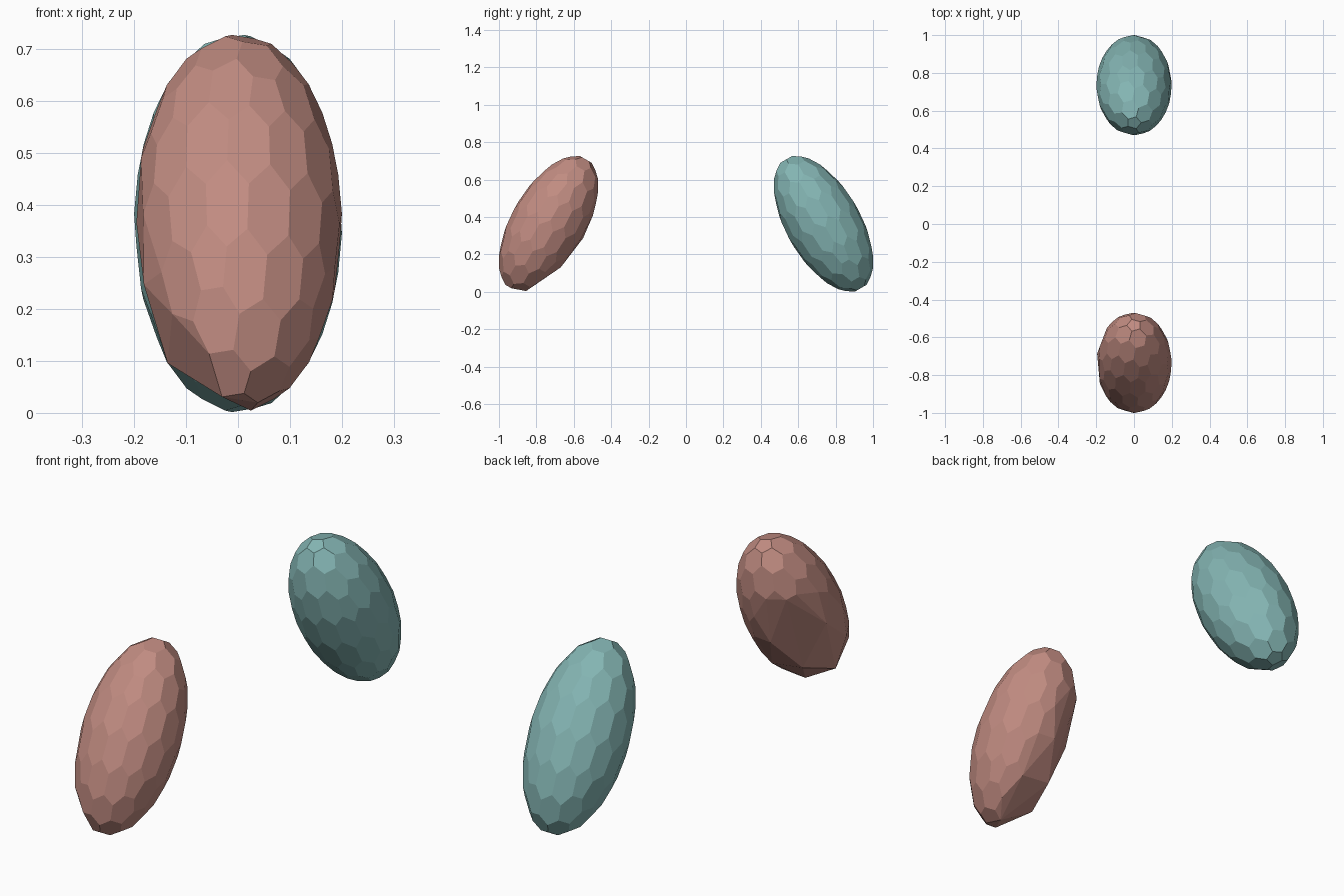
import bpy, bmesh, math
from mathutils import Vector, Matrix

if "Cube" in bpy.data.objects:
    bpy.data.objects.remove(bpy.data.objects["Cube"])


def material(name, rgb):
    m = bpy.data.materials.new(name)
    m.diffuse_color = (*rgb, 1)
    m.use_nodes = True
    m.node_tree.nodes["Principled BSDF"].inputs["Base Color"].default_value = m.diffuse_color
    return m


def facet_points():
    # corner points of a ball made of 12 pentagons and 80 hexagons
    bm = bmesh.new()
    bmesh.ops.create_icosphere(bm, subdivisions=1, radius=1)
    bmesh.ops.subdivide_edges(bm, edges=bm.edges[:], cuts=2, use_grid_fill=True)
    bmesh.ops.triangulate(bm, faces=bm.faces[:])
    for v in bm.verts:
        v.co.normalize()
    pts = [f.calc_center_median().normalized() for f in bm.faces]
    bm.free()
    return pts


def pebble(name, points, mat, turn):
    bm = bmesh.new()
    for p in points:
        bm.verts.new(p)
    bmesh.ops.convex_hull(bm, input=bm.verts[:])
    bmesh.ops.dissolve_limit(bm, angle_limit=math.radians(6),
                             verts=bm.verts[:], edges=bm.edges[:])
    # stretch, lean towards the middle, place, then turn about z
    bm.transform(Matrix.Rotation(turn, 4, 'Z')
                 @ Matrix.Translation((0, -0.735, 0.364))
                 @ Matrix.Rotation(math.radians(-30), 4, 'X')
                 @ Matrix.Diagonal((0.2, 0.2, 0.405, 1)))
    bmesh.ops.recalc_face_normals(bm, faces=bm.faces[:])
    me = bpy.data.meshes.new(name)
    bm.to_mesh(me)
    bm.free()
    me.materials.append(mat)
    ob = bpy.data.objects.new(name, me)
    bpy.context.collection.objects.link(ob)


rose = material("dusty rose", (0.53, 0.26, 0.22))
teal = material("soft teal", (0.23, 0.46, 0.45))

pts = facet_points()
# the front ellipsoid is cut more coarsely on its inner left side
coarse = Vector((-0.65, 0.6, -0.45)).normalized()
kept, hidden = [], []
for p in pts:
    if p.dot(coarse) < 0.45 or all((p - q).length > 0.5 for q in hidden):
        kept.append(p)
        if p.dot(coarse) >= 0.45:
            hidden.append(p)

pebble("front_ellipsoid", kept, rose, 0)
pebble("back_ellipsoid", pts, teal, math.pi)
